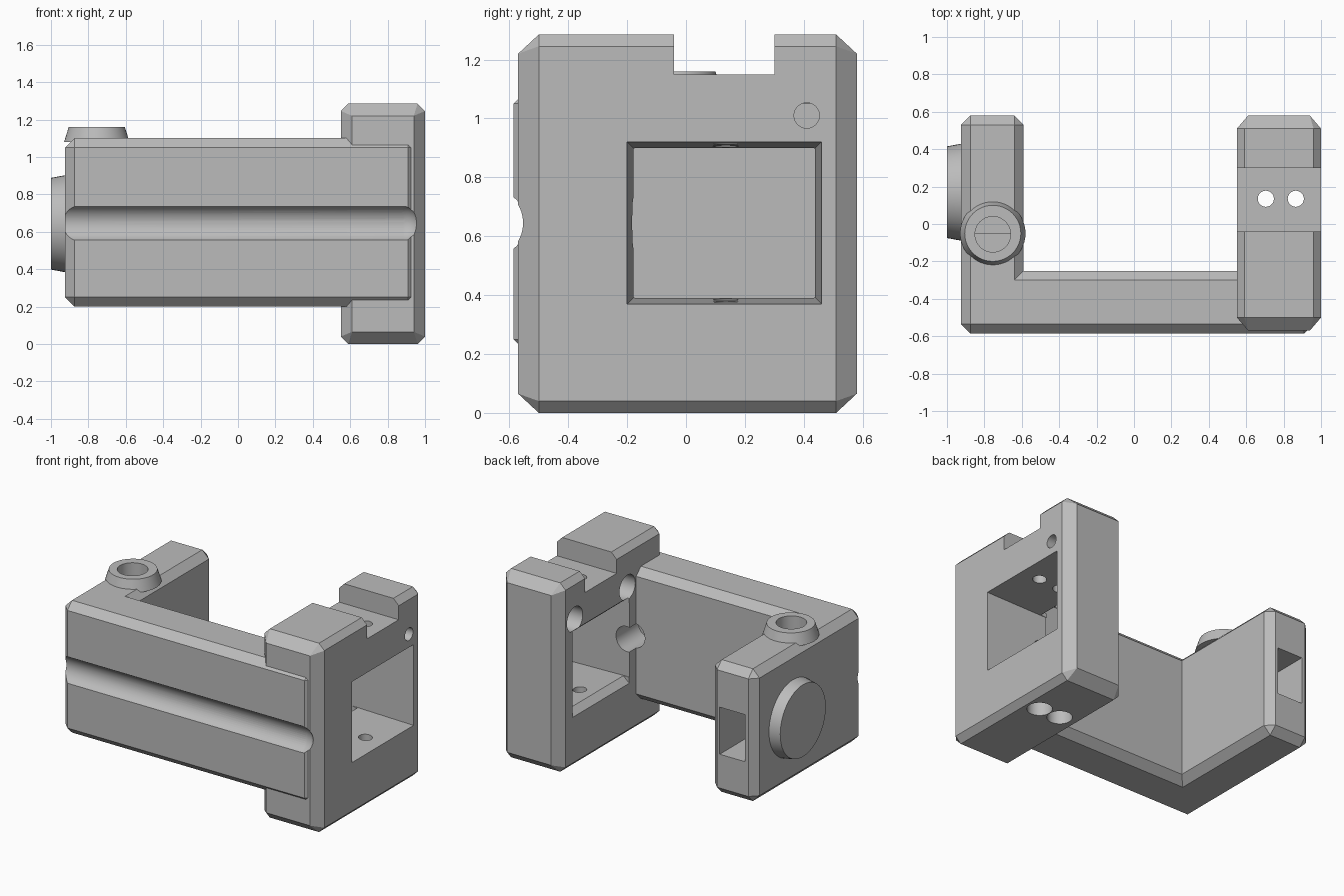
import bpy, bmesh, math
from mathutils import Vector, Matrix

cube = bpy.data.objects.get("Cube")
if cube:
    bpy.data.objects.remove(cube, do_unlink=True)

grey = bpy.data.materials.new("plain grey")
grey.use_nodes = True
grey.diffuse_color = (0.5, 0.5, 0.5, 1)
for node in grey.node_tree.nodes:
    if node.type == 'BSDF_PRINCIPLED':
        node.inputs["Base Color"].default_value = grey.diffuse_color

AXIS = {'x': Matrix.Rotation(math.pi / 2, 4, 'Y'),
        'y': Matrix.Rotation(-math.pi / 2, 4, 'X'),
        'z': Matrix.Identity(4)}
cutters = []


def make(name, bm):
    bmesh.ops.recalc_face_normals(bm, faces=bm.faces)
    mesh = bpy.data.meshes.new(name)
    bm.to_mesh(mesh)
    bm.free()
    mesh.materials.append(grey)
    ob = bpy.data.objects.new(name, mesh)
    bpy.context.scene.collection.objects.link(ob)
    return ob


def hull(name, points):
    bm = bmesh.new()
    for p in points:
        bm.verts.new(p)
    bmesh.ops.convex_hull(bm, input=bm.verts)
    bmesh.ops.dissolve_limit(bm, angle_limit=0.01, verts=bm.verts, edges=bm.edges)
    return make(name, bm)


def box(name, lo, hi):
    return hull(name, [(x, y, z) for x in (lo[0], hi[0])
                       for y in (lo[1], hi[1]) for z in (lo[2], hi[2])])


def cylinder(name, axis, start, length, r1, r2=None):
    """Round part running from start along +axis; r2 is the far radius."""
    bm = bmesh.new()
    bmesh.ops.create_cone(bm, cap_ends=True, segments=48, radius1=r1,
                          radius2=r1 if r2 is None else r2, depth=length)
    bm.transform(Matrix.Translation(start) @ AXIS[axis]
                 @ Matrix.Translation((0, 0, length / 2)))
    return make(name, bm)


def cut(cutter, *parts):
    cutter.hide_render = True
    cutters.append(cutter)
    for part in parts:
        mod = part.modifiers.new("cut", 'BOOLEAN')
        mod.operation = 'DIFFERENCE'
        mod.solver = 'EXACT'
        mod.object = cutter


# L-shaped bracket: front plate and left arm
bm = bmesh.new()
outline = [(-0.925, -0.585), (0.96, -0.585), (0.96, -0.25),
           (-0.59, -0.25), (-0.59, 0.58), (-0.925, 0.58)]
base = bm.faces.new([bm.verts.new((x, y, 0.2)) for x, y in outline])
ext = bmesh.ops.extrude_face_region(bm, geom=[base])
bmesh.ops.translate(bm, vec=(0, 0, 0.9),
                    verts=[g for g in ext["geom"] if isinstance(g, bmesh.types.BMVert)])
bmesh.ops.recalc_face_normals(bm, faces=bm.faces)
inner = Vector((-0.59, -0.25))
edges = [e for e in bm.edges
         if not all((v.co.xy - inner).length < 0.01 for v in e.verts)]
bmesh.ops.bevel(bm, geom=edges, offset=0.05, segments=1, affect='EDGES',
                profile=0.5)
bracket = make("bracket", bm)

# Chamfered block
c, h = Vector((0.775, 0.005, 0.6425)), Vector((0.225, 0.575, 0.6425))
insets = [(0, 0.07, 0.04), (0.06, 0, 0.065), (0.04, 0.07, 0)]
block = hull("mount_block", [
    (c.x + sx * (h.x - i[0]), c.y + sy * (h.y - i[1]), c.z + sz * (h.z - i[2]))
    for i in insets for sx in (-1, 1) for sy in (-1, 1) for sz in (-1, 1)])

# Round bosses
side_boss = cylinder("side_boss", 'x', (-1, 0.17, 0.643), 0.08, 0.245, 0.26)
top_boss = cylinder("top_boss", 'z', (-0.755, -0.05, 1.08), 0.08, 0.175, 0.15)

# Front groove with a rounded end
cut(cylinder("groove_cutter", 'x', (-1.1, -0.622, 0.645), 1.985, 0.0975),
    bracket, block)
bm = bmesh.new()
bmesh.ops.create_uvsphere(bm, u_segments=48, v_segments=24, radius=0.0975)
bm.transform(Matrix.Translation((0.885, -0.622, 0.645)))
cut(make("groove_end_cutter", bm), bracket, block)

# Axle hole, top bore and rear slot of the arm
cut(cylinder("axle_cutter", 'x', (-1.1, 0.165, 0.645), 0.7, 0.1), bracket, side_boss)
cut(cylinder("bore_cutter", 'z', (-0.755, -0.055, 0.6), 0.7, 0.095), bracket, top_boss)
cut(box("slot_cutter", (-0.85, -0.05, 0.48), (-0.66, 0.7, 0.8)), bracket)

# Top notch of the block
cut(box("notch_cutter", (0.4, -0.04, 1.15), (1.1, 0.3, 1.4)), block)


# Tapered window, flared again on the inner side
def frame(x, y0, y1, z0, z1):
    return [(x, y, z) for y in (y0, y1) for z in (z0, z1)]


cut(hull("window_cutter", frame(0.5, -0.175, 0.435, 0.395, 0.895)
         + frame(0.56, -0.175, 0.435, 0.395, 0.895)
         + frame(1.001, -0.2, 0.46, 0.37, 0.92)), block)
cut(hull("flare_cutter", frame(0.549, -0.175, 0.435, 0.35, 0.94)
         + frame(0.6, -0.175, 0.435, 0.395, 0.895)), block)

# Corner screw holes with counterbores
for y in (-0.155, 0.41):
    for z in (0.275, 1.01):
        cut(cylinder("screw_cutter", 'x', (0.5, y, z), 0.6, 0.043), block)
        cut(cylinder("counterbore_cutter", 'x', (0.5, y, z), 0.2, 0.085), block)

# Vertical screw holes, wider from below
for x in (0.705, 0.865):
    cut(cylinder("pin_cutter", 'z', (x, 0.135, -0.1), 1.4, 0.043), block)
    cut(cylinder("pin_head_cutter", 'z', (x, 0.135, -0.1), 0.3, 0.078), block)

# Cable passage from the window into the plate
cut(cylinder("passage_cutter", 'y', (0.57, -0.42, 0.645), 0.3, 0.085),
    block, bracket)

# Apply the cuts, remove the cutters and shade
bpy.context.view_layer.update()
parts = [bracket, block, side_boss, top_boss]
for part in parts:
    bpy.ops.object.select_all(action='DESELECT')
    bpy.context.view_layer.objects.active = part
    part.select_set(True)
    for mod in list(part.modifiers):
        bpy.ops.object.modifier_apply(modifier=mod.name)
    bpy.ops.object.shade_smooth_by_angle(angle=math.radians(25))
for cutter in cutters:
    bpy.data.objects.remove(cutter, do_unlink=True)
